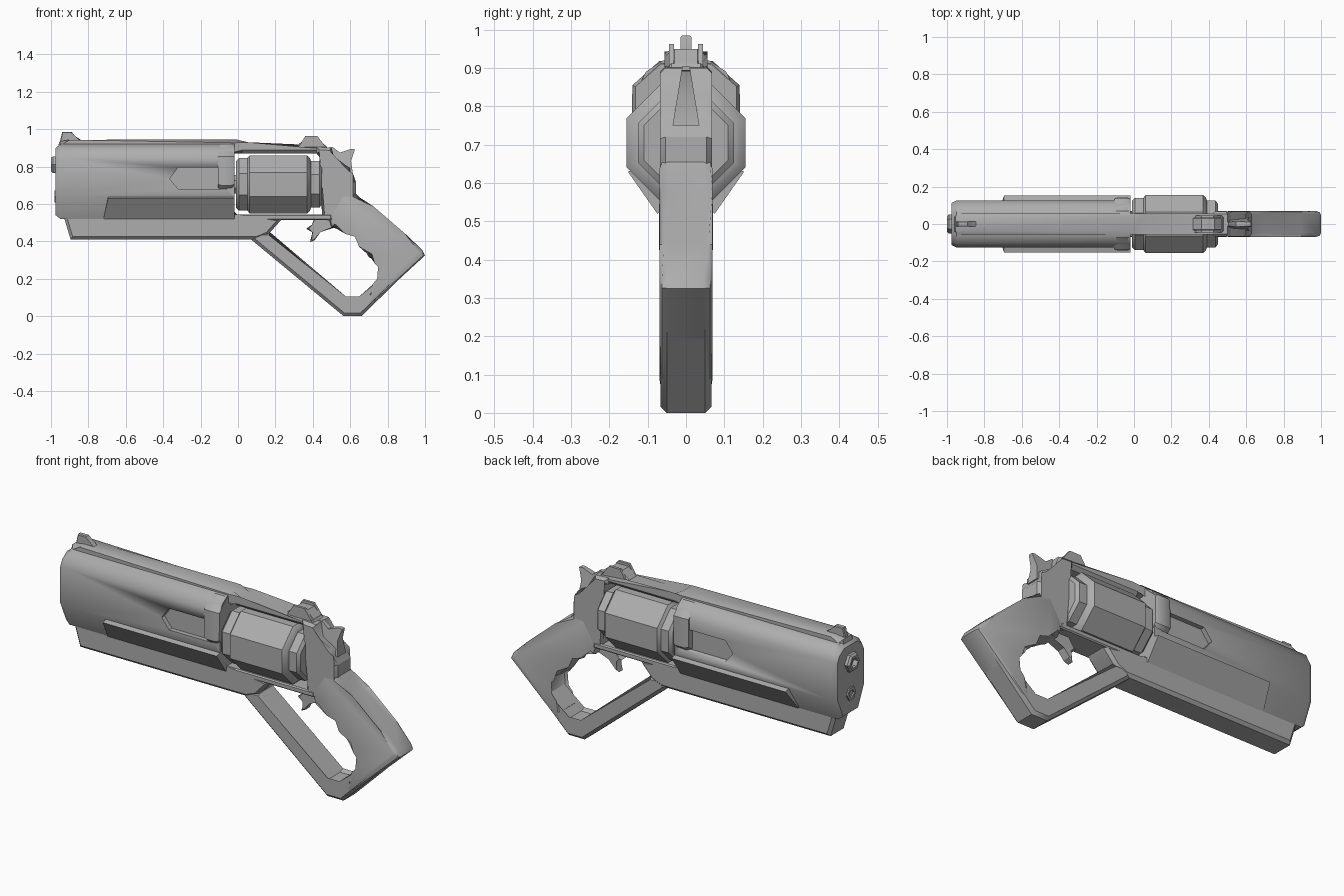
import bpy, bmesh, math

cube = bpy.data.objects.get("Cube")
if cube:
    bpy.data.objects.remove(cube, do_unlink=True)

GREY = (0.42, 0.42, 0.42, 1)
metal = bpy.data.materials.new("plain grey metal")
metal.use_nodes = True
metal.diffuse_color = GREY
metal.node_tree.nodes["Principled BSDF"].inputs["Base Color"].default_value = GREY


def finish(name, bm, angle=35):
    bmesh.ops.recalc_face_normals(bm, faces=bm.faces[:])
    mesh = bpy.data.meshes.new(name)
    bm.to_mesh(mesh)
    bm.free()
    mesh.materials.append(metal)
    obj = bpy.data.objects.new(name, mesh)
    bpy.context.collection.objects.link(obj)
    bpy.ops.object.select_all(action="DESELECT")
    obj.select_set(True)
    bpy.context.view_layer.objects.active = obj
    bpy.ops.object.shade_smooth_by_angle(angle=math.radians(angle))
    return obj


def bridge(bm, rings):
    """Skin a list of matching vertex rings and cap both ends."""
    n = len(rings[0])
    for a, b in zip(rings, rings[1:]):
        for i in range(n):
            j = (i + 1) % n
            bm.faces.new((a[i], a[j], b[j], b[i]))
    return [bm.faces.new(rings[0]), bm.faces.new(rings[-1])]


def plate(name, outline, half, bevel=0.0, segments=1, y=0.0):
    """Side outline in x, z given thickness in y, with a softened rim."""
    bm = bmesh.new()
    rings = [[bm.verts.new((px, y + s * half, pz)) for px, pz in outline] for s in (-1, 1)]
    caps = bridge(bm, rings)
    if bevel:
        rim = list({e for f in caps for e in f.edges})
        bmesh.ops.bevel(bm, geom=rim, offset=bevel, segments=segments,
                        profile=0.5, affect="EDGES", clamp_overlap=True)
    return finish(name, bm)


def loft(name, sections):
    """Skin y, z cross-sections placed at given x positions."""
    bm = bmesh.new()
    bridge(bm, [[bm.verts.new((x, py, pz)) for py, pz in pts] for x, pts in sections])
    return finish(name, bm)


def mirrored(half):
    return half + [(-y, z) for y, z in reversed(half)]


def turned(name, profile, z, sides):
    """Flat-sided round part along x; profile holds x and flat radius."""
    k = 1 / math.cos(math.pi / sides)
    angles = [2 * math.pi * (i + 0.5) / sides for i in range(sides)]
    return loft(name, [(x, [(r * k * math.sin(a), z + r * k * math.cos(a)) for a in angles])
                       for x, r in profile])


# Barrel shroud, slightly drawn in at the muzzle
shroud = mirrored([(0.06, 0.92), (0.105, 0.89), (0.125, 0.85), (0.125, 0.64), (0.07, 0.52)])


def drawn_in(f):
    return [(y * f, 0.72 + (z - 0.72) * f) for y, z in shroud]


barrel = loft("barrel_shroud", [(-0.975, drawn_in(0.9)), (-0.95, shroud), (-0.02, shroud)])

# Arrow-ended recess cut into each side of the shroud
arrow = [(-0.365, 0.735), (-0.32, 0.795), (-0.06, 0.795), (-0.06, 0.68), (-0.32, 0.68)]
for side in (-1, 1):
    cutter = plate("recess_cutter", arrow, 0.1, y=side * 0.2)
    cutter.hide_render = True
    cut = barrel.modifiers.new("recess", "BOOLEAN")
    cut.operation = "DIFFERENCE"
    cut.object = cutter
    bpy.context.view_layer.objects.active = barrel
    bpy.ops.object.modifier_apply(modifier=cut.name)
    bpy.data.objects.remove(cutter, do_unlink=True)

# Lower side panels on the shroud
for side, label in ((1, "left"), (-1, "right")):
    strip = [(side * y, z) for y, z in [(0.11, 0.64), (0.152, 0.63), (0.075, 0.52), (0.05, 0.54)]]
    panel = loft(label + "_side_panel", [(-0.72, strip), (-0.02, strip)])
    for v in panel.data.vertices:
        if v.co.x < -0.5 and v.co.z > 0.6:
            v.co.x += 0.025

# Collar at the rear of the shroud
collar = mirrored([(0.07, 0.918), (0.14, 0.855), (0.142, 0.70), (0.12, 0.68)])
small = [(y * 0.94, 0.8 + (z - 0.8) * 0.94) for y, z in collar]
loft("barrel_collar", [(-0.108, small), (-0.09, collar), (-0.035, collar), (-0.018, small)])

# Muzzle rings
turned("upper_muzzle", [(-0.96, 0.045), (-0.99, 0.045), (-1.0, 0.036), (-1.0, 0.024), (-0.975, 0.022)], 0.81, 6)
turned("lower_muzzle", [(-0.96, 0.032), (-0.982, 0.032), (-0.982, 0.018), (-0.97, 0.016)], 0.64, 6)

# Cylinder with its stepped rear and axle
turned("cylinder", [(-0.01, 0.125), (0.005, 0.14), (0.05, 0.14), (0.062, 0.155), (0.37, 0.155),
                    (0.385, 0.14), (0.39, 0.125), (0.435, 0.125), (0.448, 0.11)], 0.705, 8)
turned("cylinder_axle", [(-0.04, 0.05), (0.47, 0.05)], 0.705, 8)

# Top rib and strap
plate("top_rib", [(-0.965, 0.89), (-0.955, 0.935), (-0.9, 0.943), (-0.01, 0.945), (0.05, 0.912),
                  (0.47, 0.912), (0.5, 0.87), (0.02, 0.87), (-0.04, 0.89)], 0.056, 0.018)

# Rear frame and lower frame bar
plate("rear_frame", [(0.45, 0.52), (0.53, 0.50), (0.63, 0.62), (0.63, 0.72), (0.60, 0.76), (0.60, 0.79),
                     (0.52, 0.83), (0.50, 0.90), (0.42, 0.905), (0.42, 0.87), (0.45, 0.86)], 0.068, 0.014)
plate("lower_frame_bar", [(-0.04, 0.515), (0.5, 0.515), (0.5, 0.545), (-0.04, 0.545)], 0.07, 0.006)

# Lug under the barrel
plate("under_lug", [(-0.94, 0.56), (-0.895, 0.41), (0.10, 0.41), (0.16, 0.435), (0.24, 0.525),
                    (-0.02, 0.53), (-0.02, 0.56)], 0.07, 0.025)

# Guard loop running down to the butt
plate("guard_loop", [(0.07, 0.41), (0.565, 0.0), (0.66, 0.0), (0.92, 0.255), (0.88, 0.31),
                     (0.655, 0.09), (0.57, 0.09), (0.17, 0.45), (0.10, 0.45)], 0.066, 0.016)

# Grip with finger grooves
plate("grip", [(0.48, 0.54), (0.50, 0.475), (0.585, 0.46), (0.625, 0.425), (0.665, 0.385), (0.70, 0.315),
               (0.745, 0.30), (0.772, 0.27), (0.765, 0.19), (0.735, 0.155), (0.69, 0.125), (0.68, 0.03),
               (1.0, 0.325), (0.985, 0.355), (0.895, 0.44), (0.71, 0.57), (0.625, 0.66),
               (0.55, 0.66)], 0.069, 0.022, 2)

# Trigger
plate("trigger", [(0.44, 0.53), (0.41, 0.53), (0.40, 0.485), (0.365, 0.468), (0.405, 0.452), (0.385, 0.395),
                  (0.412, 0.408), (0.437, 0.455), (0.52, 0.475), (0.52, 0.53)], 0.022, 0.006)

# Hammer, widening toward its base
hammer = plate("hammer", [(0.46, 0.90), (0.505, 0.905), (0.545, 0.875), (0.605, 0.895), (0.625, 0.892),
                          (0.605, 0.83), (0.615, 0.75), (0.50, 0.75)], 0.035)
for v in hammer.data.vertices:
    v.co.y *= 1 - 0.7 * (v.co.z - 0.75) / 0.15

# Sights
plate("front_sight", [(-0.955, 0.92), (-0.94, 0.985), (-0.89, 0.985), (-0.87, 0.958), (-0.83, 0.935)], 0.014, 0.004)
rear = [(0.30, 0.90), (0.36, 0.95), (0.43, 0.95), (0.49, 0.89)]
plate("rear_sight_base", rear, 0.036, 0.006)
for side, label in ((1, "left"), (-1, "right")):
    plate(label + "_rear_sight_ear", [(0.32, 0.90), (0.36, 0.963), (0.425, 0.963), (0.48, 0.89)],
          0.007, y=side * 0.038)
